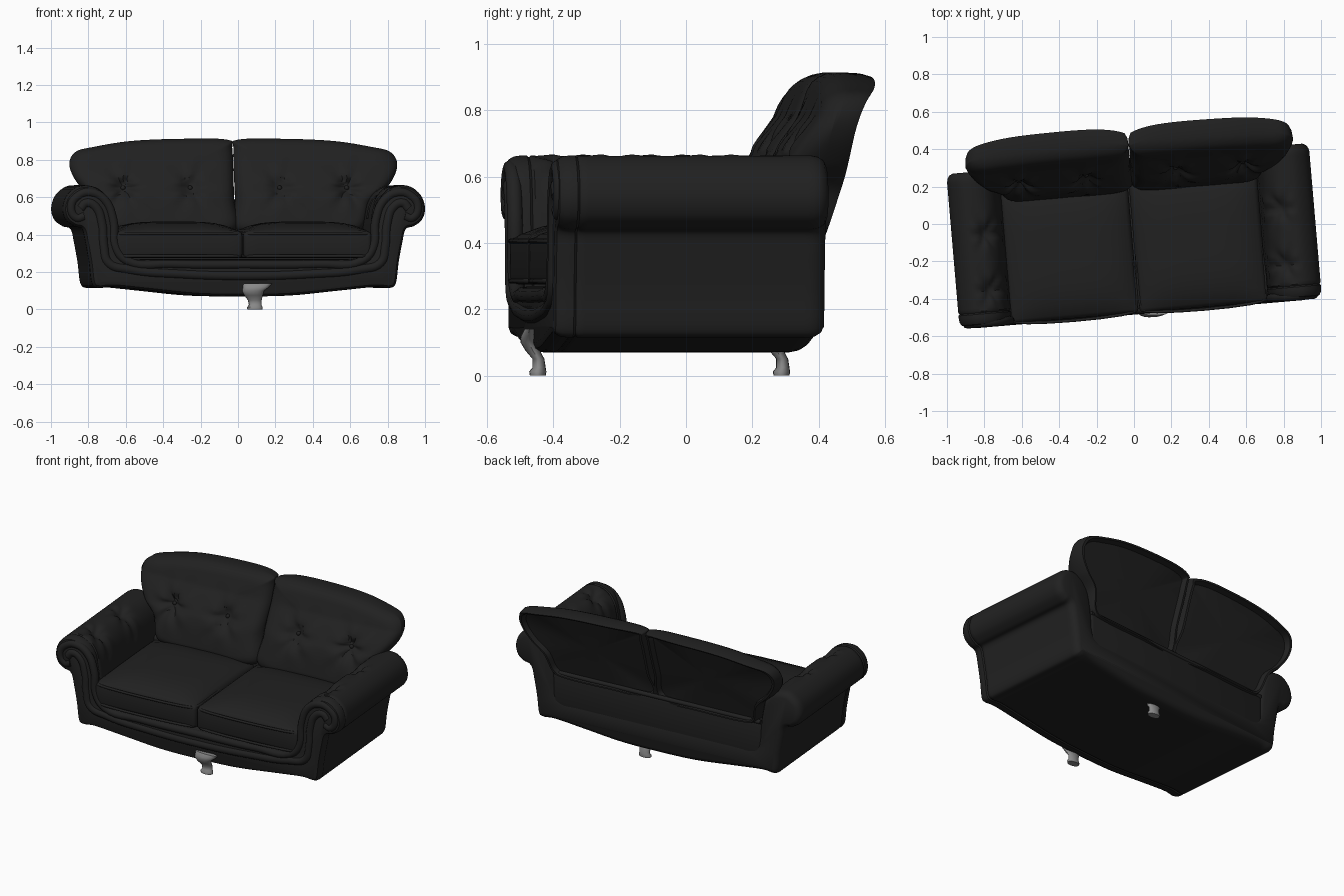
import bpy, bmesh, math
from mathutils import Matrix, Vector

cube = bpy.data.objects.get("Cube")
if cube:
    bpy.data.objects.remove(cube, do_unlink=True)

# The whole sofa stands slightly turned
TURN = Matrix.Translation((0, -0.055, 0)) @ Matrix.Rotation(math.radians(4.9), 4, "Z")


def material(name, value, rough):
    m = bpy.data.materials.new(name)
    m.use_nodes = True
    color = (value, value, value, 1)
    m.diffuse_color = color
    bsdf = m.node_tree.nodes["Principled BSDF"]
    bsdf.inputs["Base Color"].default_value = color
    bsdf.inputs["Roughness"].default_value = rough
    return m


LEATHER = material("black leather", 0.015, 0.6)
METAL = material("grey metal", 0.25, 0.5)


def finish(name, bm, mat, matrix=TURN, angle=40):
    bmesh.ops.recalc_face_normals(bm, faces=bm.faces)
    mesh = bpy.data.meshes.new(name)
    bm.to_mesh(mesh)
    bm.free()
    mesh.transform(matrix)
    mesh.materials.append(mat)
    ob = bpy.data.objects.new(name, mesh)
    bpy.context.collection.objects.link(ob)
    bpy.ops.object.select_all(action="DESELECT")
    ob.select_set(True)
    bpy.context.view_layer.objects.active = ob
    bpy.ops.object.shade_smooth_by_angle(angle=math.radians(angle))


def spline(points, steps):
    """Closed smooth outline through the points."""
    pts = [Vector(p) for p in points]
    n, out = len(pts), []
    for i in range(n):
        a, b, c, d = (pts[(i + k - 1) % n] for k in range(4))
        for s in range(steps):
            t = s / steps
            out.append(0.5 * (2 * b + (c - a) * t + (2 * a - 5 * b + 4 * c - d) * t ** 2
                              + (3 * b - a - 3 * c + d) * t ** 3))
    return out


def loft(rings, poke_end=False):
    bm = bmesh.new()
    rows = [[bm.verts.new(p) for p in ring] for ring in rings]
    n = len(rows[0])
    for a, b in zip(rows, rows[1:]):
        for i in range(n):
            j = (i + 1) % n
            bm.faces.new((a[i], a[j], b[j], b[i]))
    bm.faces.new(rows[0])
    end = bm.faces.new(rows[-1])
    if poke_end:
        bmesh.ops.poke(bm, faces=[end])
    return bm


def mirrored(half):
    """Open half path from x = 0 outward, continued on the other side."""
    return [(-x, z) for x, z in reversed(half[1:])] + half


def piping(name, points, radius):
    curve = bpy.data.curves.new(name, "CURVE")
    curve.dimensions = "3D"
    curve.bevel_depth = radius
    curve.bevel_resolution = 3
    curve.resolution_u = 6
    curve.use_fill_caps = True
    sp = curve.splines.new("BEZIER")
    sp.bezier_points.add(len(points) - 1)
    for bp, p in zip(sp.bezier_points, points):
        bp.co = p
        bp.handle_left_type = bp.handle_right_type = "AUTO"
    curve.materials.append(LEATHER)
    ob = bpy.data.objects.new(name, curve)
    ob.matrix_world = TURN
    bpy.context.collection.objects.link(ob)


def tuft(du, dv, size):
    """Depth of a buttoned dent with radiating creases."""
    r, a = math.hypot(du, dv), math.atan2(dv, du)
    crease = 0.2 * math.cos(6 * a) * min(1, r / size) * math.exp(-(r / (2.4 * size)) ** 2)
    return math.exp(-(r / size) ** 2) + crease


# Body: base and rolled arms in one section, swept from front to back
half = [(0, .07), (.25, .075), (.5, .1), (.7, .12), (.78, .115), (.815, .14), (.83, .25),
        (.85, .36), (.868, .43), (.91, .445), (.955, .48), (.972, .54), (.95, .61),
        (.89, .658), (.82, .66), (.76, .63), (.72, .57), (.7, .48), (.69, .4),
        (.68, .32), (.64, .27), (.5, .27), (0, .27)]
outline = spline(half + [(-x, z) for x, z in reversed(half[1:-1])], 5)
count = len(outline)
inward = []
for i in range(count):
    t = (outline[(i + 1) % count] - outline[i - 1]).normalized()
    inward.append(Vector((-t.y, t.x)))
sections = [(-.414, .028), (-.408, .012), (-.392, .003), (-.37, 0), (-.355, 0), (-.348, .006),
            (-.34, 0)]
sections += [(-.34 + .7 * k / 40, 0) for k in range(1, 41)]
sections += [(.38, .004), (.397, .015), (.406, .035)]
rings = []
for y, offset in sections:
    ring = []
    for p, nrm in zip(outline, inward):
        push = offset
        if p.y > .48 and abs(p.x) < .87 and -.34 < y < .36:
            push += sum(.036 * tuft(abs(p.x) - .785, y - by, .045) for by in (-.23, .07))
        q = p + nrm * push
        ring.append((q.x, y, q.y))
    rings.append(ring)
finish("body_with_arms", loft(rings), LEATHER)

# Scrolled front bands
band_inner = [(0, .24), (.4, .243), (.63, .26), (.69, .33), (.705, .48), (.75, .585),
              (.82, .625), (.89, .61), (.93, .55), (.9, .49), (.86, .5)]
band_outer = [(0, .18), (.35, .19), (.62, .215), (.73, .25), (.755, .34), (.765, .46),
              (.8, .55), (.85, .57), (.88, .54)]
for name, path, rad in (("inner_front_band", band_inner, .024),
                        ("outer_front_band", band_outer, .026)):
    piping(name, [(x, -.402, z) for x, z in mirrored(path)], rad)


def rounded_box(lo, hi, bevel, crown=0):
    lo, hi = Vector(lo), Vector(hi)
    bm = bmesh.new()
    bmesh.ops.create_cube(bm, size=1)
    bmesh.ops.scale(bm, vec=hi - lo, verts=bm.verts)
    bmesh.ops.translate(bm, vec=(lo + hi) / 2, verts=bm.verts)
    bmesh.ops.bevel(bm, geom=bm.edges[:], offset=bevel, segments=3, profile=.5, affect="EDGES")
    if crown:
        long_edges = [e for e in bm.edges if e.calc_length() > .3]
        bmesh.ops.subdivide_edges(bm, edges=long_edges, cuts=11, use_grid_fill=True)
        mid, size = (lo + hi) / 2, (hi - lo) / 2
        for v in bm.verts:
            if v.co.z > mid.z:
                u, w = (v.co.x - mid.x) / size.x, (v.co.y - mid.y) / size.y
                v.co.z += crown * max(0, 1 - u ** 4) * max(0, 1 - w ** 4)
    return bm


# Back rail with a piped top
finish("back_rail", rounded_box((-.71, .27, .2), (.71, .405, .44), .025), LEATHER)
piping("back_rail_piping", [(x, .395, .435) for x in (-.7, 0, .7)], .014)

# Back cushion outline and front-to-back rings of (scale, thickness)
back_outline = [(.003, .42), (.003, .6), (.003, .85), (.03, .908), (.3, .912), (.55, .9),
                (.74, .87), (.84, .845), (.878, .79), (.865, .72), (.81, .64), (.73, .56),
                (.69, .44), (.6, .41), (.3, .41)]
back_rings = [(.03 + .8 * k / 16, .207 - .02 * (k / 16) ** 2) for k in range(17)]
back_rings += [(.9, .178), (.95, .16), (.985, .135), (1, .11), (1, .05), (.99, .005),
               (.965, -.018), (.93, -.015), (.9, .02)]

for side, sign in (("left", 1), ("right", -1)):
    # Seat cushion with piped edges
    x0, x1 = sorted((sign * .003 - .008, sign * .69 - .008))
    finish(side + "_seat_cushion",
           rounded_box((x0, -.42, .275), (x1, .3, .415), .022, .055), LEATHER)
    for label, z in (("top", .405), ("bottom", .285)):
        piping(side + "_seat_piping_" + label,
               [(x0 + .02, .1, z), (x0 + .01, -.39, z), (x0 + .03, -.413, z),
                (x1 - .03, -.413, z), (x1 - .01, -.39, z), (x1 - .02, .1, z)], .008)

    # Buttoned cushion, leaning back and thinner towards the top
    centre, rings = Vector((.43, .66)), []
    for scale, depth in back_rings:
        ring = []
        for p in spline(back_outline, 8):
            q = centre + (p - centre) * scale
            y = .41 + (q.y - .44) * .33 - depth
            if depth < .1:
                y -= .04 * abs(q.x / .44 - 1) ** 4
            else:
                y += .055 * min(1, max(0, (q.y - .63) / .15)) * depth / .2
            if scale < .95 and depth > .1:
                y += sum(.055 * tuft(q.x - bx, q.y - .65, .052) for bx in (.24, .6))
            ring.append((sign * q.x + .012, y, q.y))
        rings.append(ring)
    finish(side + "_back_cushion", loft(rings, True), LEATHER)
    for k, bx in enumerate((.24, .6)):
        bm = bmesh.new()
        bmesh.ops.create_uvsphere(bm, u_segments=12, v_segments=8, radius=.013)
        bmesh.ops.translate(bm, vec=(sign * bx + .012, .338, .65), verts=bm.verts)
        finish(f"{side}_back_button_{k + 1}", bm, LEATHER)

# Curved legs: height, centre x, centre y, half width, half depth
leg_sections = [(0, .09, -.447, .04, .024), (.012, .09, -.447, .042, .026),
                (.024, .092, -.443, .034, .02), (.05, .09, -.445, .037, .018),
                (.075, .083, -.462, .049, .022), (.1, .081, -.475, .058, .024),
                (.12, .096, -.476, .069, .022), (.14, .107, -.472, .078, .015)]
for name, shift in (("front_leg", 0), ("back_leg", .735)):
    rings = []
    for z, cx, cy, rx, ry in leg_sections:
        rings.append([(cx + rx * math.cos(a), cy + shift + ry * math.sin(a), z)
                      for a in (math.tau * k / 16 for k in range(16))])
    finish(name, loft(rings), METAL, Matrix.Identity(4), 50)
